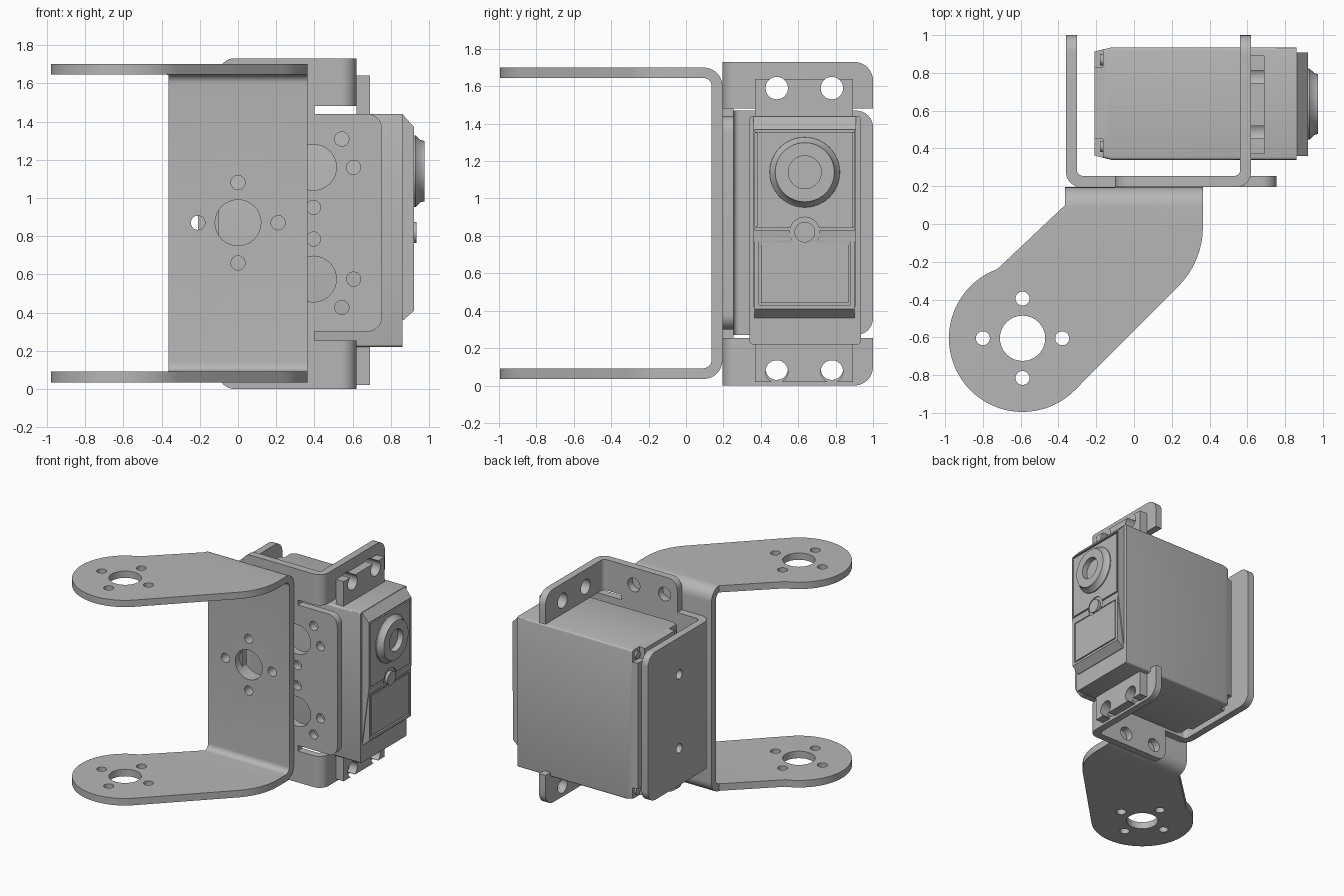
import bpy, bmesh, math
from mathutils import Vector

cube = bpy.data.objects.get("Cube")
if cube:
    bpy.data.objects.remove(cube, do_unlink=True)

grey = bpy.data.materials.new("plain grey")
grey.use_nodes = True
grey.diffuse_color = (0.47, 0.47, 0.47, 1)
grey.node_tree.nodes["Principled BSDF"].inputs["Base Color"].default_value = grey.diffuse_color


def place(axis, u, v, w):
    """Point from profile coordinates u, v and the distance w along an axis."""
    return {"x": (w, u, v), "y": (u, w, v), "z": (u, v, w)}[axis]


def fillet(points, steps=8):
    """Polygon outline; a third value on a point rounds that corner."""
    out = []
    for i, p in enumerate(points):
        q = Vector(p[:2])
        if len(p) < 3:
            out.append(q)
            continue
        a = (Vector(points[i - 1][:2]) - q).normalized()
        b = (Vector(points[(i + 1) % len(points)][:2]) - q).normalized()
        half, r = a.angle(b) / 2, p[2]
        c = q + (a + b).normalized() * r / math.sin(half)
        start = q + a * r / math.tan(half) - c
        end = q + b * r / math.tan(half) - c
        turn = math.atan2(start.cross(end), start.dot(end))
        a0 = math.atan2(start.y, start.x)
        for k in range(steps + 1):
            t = a0 + turn * k / steps
            out.append(c + Vector((math.cos(t), math.sin(t))) * r)
    return out


def circle(u, v, r, n=32):
    return [Vector((u + r * math.cos(2 * math.pi * k / n), v + r * math.sin(2 * math.pi * k / n)))
            for k in range(n)]


def loft(bm, axis, sections):
    """Closed solid through (outline, distance) sections."""
    rings = [[bm.verts.new(place(axis, p[0], p[1], w)) for p in outline] for outline, w in sections]
    n = len(rings[0])
    for lo, hi in zip(rings, rings[1:]):
        for k in range(n):
            bm.faces.new((lo[k], lo[(k + 1) % n], hi[(k + 1) % n], hi[k]))
    bm.faces.new(rings[0][::-1])
    bm.faces.new(rings[-1])


def solid(name, axis, *shapes):
    """Object made of lofted shapes, each a list of sections."""
    bm = bmesh.new()
    for sections in shapes:
        loft(bm, axis, sections)
    bmesh.ops.recalc_face_normals(bm, faces=bm.faces)
    mesh = bpy.data.meshes.new(name)
    bm.to_mesh(mesh)
    bm.free()
    mesh.materials.append(grey)
    obj = bpy.data.objects.new(name, mesh)
    bpy.context.collection.objects.link(obj)
    return obj


def prism(name, axis, points, a, b):
    outline = fillet(points)
    return solid(name, axis, [(outline, a), (outline, b)])


def rect(u0, u1, v0, v1, r=0):
    corners = [(u0, v0), (u1, v0), (u1, v1), (u0, v1)]
    return [(u, v, r) for u, v in corners] if r else corners


def combine(obj, cutter, operation="DIFFERENCE"):
    mod = obj.modifiers.new("cut", "BOOLEAN")
    mod.object, mod.operation, mod.solver = cutter, operation, "EXACT"
    bpy.context.view_layer.objects.active = obj
    bpy.ops.object.modifier_apply(modifier=mod.name)
    bpy.data.objects.remove(cutter, do_unlink=True)


def drill(obj, axis, holes, a, b):
    combine(obj, solid("drill", axis, *[[(circle(*h), a), (circle(*h), b)] for h in holes]))


def hub_holes(u, v, angles=(0, 90, 180, 270)):
    """Large hole ringed by small screw holes."""
    small = [(u + 0.21 * math.cos(math.radians(t)), v + 0.21 * math.sin(math.radians(t)), 0.037)
             for t in angles]
    return [(u, v, 0.12)] + small


# U-shaped arm bracket: bent sheet trimmed to the arm outline
arm_bracket = prism("arm_bracket", "x", [
    (-1.1, 0.035), (0.195, 0.035, 0.1), (0.195, 1.7, 0.1), (-1.1, 1.7),
    (-1.1, 1.645), (0.137, 1.645, 0.045), (0.137, 0.092, 0.045), (-1.1, 0.092)], -1.1, 0.365)
lobe = [(-0.59 + 0.39 * math.cos(math.radians(t)), -0.605 + 0.39 * math.sin(math.radians(t)))
        for t in range(110, 316, 5)]
trim = prism("trim", "z", lobe + [(0.365, -0.2, 0.45), (0.365, 0.3), (-0.365, 0.3), (-0.365, 0.1)], -0.1, 1.8)
combine(arm_bracket, trim, "INTERSECT")
drill(arm_bracket, "z", hub_holes(-0.59, -0.605), -0.1, 1.8)
drill(arm_bracket, "y", hub_holes(0, 0.87), 0.1, 0.22)

# Holder bracket: web with side flap and slots
holder_web = prism("holder_web", "y", [
    (-0.1, 0, 0.08), (0.5, 0), (0.5, 0.255), (0.4, 0.255), (0.4, 0.3), (0.755, 0.3, 0.08),
    (0.755, 1.44, 0.08), (0.4, 1.44), (0.4, 1.48), (0.5, 1.48), (0.5, 1.73), (-0.1, 1.73, 0.08)],
    0.195, 0.255)
upper = hub_holes(0.395, 1.16, (0, 45, 270))
lower = hub_holes(0.395, 0.575, (0, 90, 315))
tabs = [(x, z, 0.055) for x in (0.015, 0.29) for z in (0.1, 1.59)]
drill(holder_web, "y", upper + lower + tabs + hub_holes(0, 0.87, (0, 90, 270)), 0.1, 0.4)

# Holder bracket: rear side plate
holder_plate = prism("holder_side_plate", "z", [
    (-0.1, 0.195), (-0.36, 0.195, 0.08), (-0.36, 1.0), (-0.302, 1.0),
    (-0.302, 0.255, 0.03), (-0.1, 0.255)], 0, 1.73)
combine(holder_plate, prism("trim", "x", [
    (0.1, 0.27), (1.0, 0.27, 0.09), (1.0, 1.47, 0.09), (0.1, 1.47)], -1, 0.5), "INTERSECT")
drill(holder_plate, "x", [(0.6, 0.57, 0.037), (0.6, 1.17, 0.037)], -0.5, -0.25)
drill(holder_plate, "y", [(-0.21, 0.87, 0.037)], 0.1, 0.4)

# Holder bracket: upper and lower bent tabs
for name, inner, outer, hole in (("upper", 1.48, 1.73, 1.59), ("lower", 0.255, 0, 0.09)):
    tab = prism("holder_" + name + "_tab", "z", [
        (0.5, 0.195), (0.62, 0.195, 0.08), (0.62, 1.0), (0.562, 1.0),
        (0.562, 0.255, 0.03), (0.5, 0.255)], -0.1, 1.8)
    combine(tab, prism("trim", "x", [
        (0.1, inner), (1.0, inner), (1.0, outer, 0.1), (0.1, outer)], 0, 1), "INTERSECT")
    drill(tab, "x", [(y, hole, 0.06) for y in (0.485, 0.78)], 0.5, 0.7)

# Motor case with tapered rear and notched rear corners
full = fillet(rect(0.34, 0.935, 0.22, 1.44, 0.015), 3)
small = fillet(rect(0.362, 0.913, 0.235, 1.425, 0.015), 3)
case = solid("motor_case", "x", [(small, -0.21), (full, -0.12), (full, 0.86)])
notches, screws = [], []
for y0, y1, ys in ((0.3, 0.45, 0.41), (0.83, 0.98, 0.87)):
    for z0, z1, zs in ((0.1, 0.32, 0.28), (1.34, 1.5, 1.38)):
        notches.append([(rect(y0, y1, z0, z1), -0.3), (rect(y0, y1, z0, z1), -0.165)])
        screws.append([(circle(ys, zs, 0.03, 16), -0.18), (circle(ys, zs, 0.03, 16), -0.15)])
combine(case, solid("notches", "x", *notches))
solid("case_screws", "x", *screws)

# Mounting ears with open screw slots
ears = prism("mounting_ears", "x", rect(0.37, 0.892, 0.02, 1.64), 0.62, 0.69)
drill(ears, "x", [(y, z, 0.06) for y in (0.485, 0.78) for z in (0.075, 1.59)], 0.6, 0.75)
slots = [rect(y - 0.03, y + 0.03, z0, z1) for y in (0.485, 0.78)
         for z0, z1 in ((-0.1, 0.075), (1.6, 1.8))]
combine(ears, solid("slots", "x", *[[(s, 0.6), (s, 0.75)] for s in slots]))

# Output-side cover with seams, boss well and sloping lower half
cover = prism("motor_cover", "y", [
    (0.8, 0.36), (0.86, 0.36), (0.922, 0.83), (0.922, 1.37), (0.862, 1.437), (0.8, 1.437)], 0.36, 0.908)
seams = [rect(0.37, 0.9, 1.355, 1.367), rect(0.37, 0.56, 0.83, 0.842), rect(0.71, 0.9, 0.83, 0.842),
         rect(0.37, 0.38, 0.85, 1.35), rect(0.89, 0.9, 0.85, 1.35)]
combine(cover, solid("seams", "x", *[[(s, 0.91), (s, 1.0)] for s in seams]))
drill(cover, "x", [(0.635, 0.82, 0.08)], 0.912, 1.0)

# Raised lower panel with a framed inner plate
panel = prism("lower_panel", "y", [
    (0.83, 0.36), (0.865, 0.36), (0.922, 0.41), (0.922, 0.79), (0.83, 0.79)], 0.367, 0.9)
combine(panel, prism("pocket", "x", rect(0.39, 0.88, 0.43, 0.775), 0.908, 1.0))
drill(panel, "x", [(0.635, 0.82, 0.08)], 0.912, 1.0)
prism("panel_plate", "x", rect(0.4, 0.87, 0.44, 0.765), 0.9, 0.92)
solid("cover_boss", "x", [(circle(0.635, 0.82, 0.055), 0.9), (circle(0.635, 0.82, 0.055), 0.935)])

# Output hub with a recessed bore
rings = ((0.9, 0.19), (0.93, 0.187), (0.955, 0.163), (0.975, 0.158), (0.975, 0.088), (0.93, 0.088))
solid("output_hub", "x", [(circle(0.635, 1.14, r, 48), x) for x, r in rings])

# Smooth rounded bends, keep edges sharp
bpy.ops.object.select_all(action="DESELECT")
for obj in bpy.context.collection.objects:
    if obj.type == "MESH":
        obj.select_set(True)
        bpy.context.view_layer.objects.active = obj
bpy.ops.object.shade_smooth_by_angle(angle=math.radians(30))
